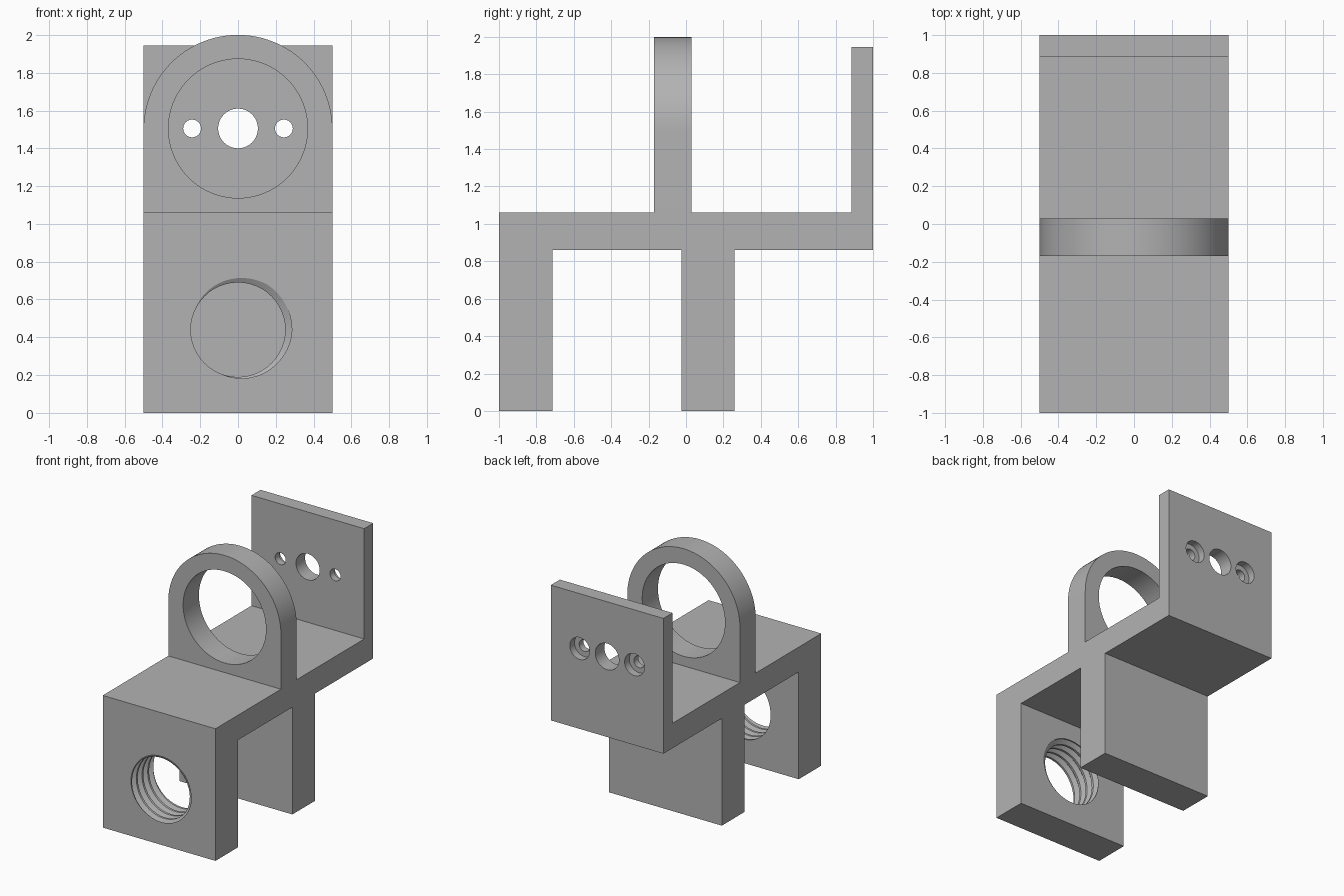
import bpy, bmesh, math
from mathutils import Vector

if "Cube" in bpy.data.objects:
    bpy.data.objects.remove(bpy.data.objects["Cube"], do_unlink=True)

grey = bpy.data.materials.new("plain grey")
grey.use_nodes = True
grey.diffuse_color = (0.45, 0.45, 0.45, 1)
grey.node_tree.nodes["Principled BSDF"].inputs["Base Color"].default_value = grey.diffuse_color

HALF = 0.5


def finish(name, bm):
    bmesh.ops.recalc_face_normals(bm, faces=bm.faces)
    mesh = bpy.data.meshes.new(name)
    bm.to_mesh(mesh)
    bm.free()
    mesh.materials.append(grey)
    obj = bpy.data.objects.new(name, mesh)
    bpy.context.collection.objects.link(obj)
    return obj


def prism(name, points, direction):
    """Extrude a flat outline along a direction."""
    bm = bmesh.new()
    face = bm.faces.new([bm.verts.new(p) for p in points])
    new = bmesh.ops.extrude_face_region(bm, geom=[face])["geom"]
    verts = [v for v in new if isinstance(v, bmesh.types.BMVert)]
    bmesh.ops.translate(bm, verts=verts, vec=Vector(direction))
    return finish(name, bm)


def arc(x, y, z, r, start, end, steps):
    span = [start + (end - start) * i / steps for i in range(steps + 1)]
    return [(x + r * math.cos(a), y, z + r * math.sin(a)) for a in span]


def hole(name, x, z, r, y0, y1, steps=64):
    circle = arc(x, y0, z, r, 0, math.tau, steps)[:-1]
    return prism(name, circle, (0, y1 - y0, 0))


def threaded_rod(name, z, y0, turns, pitch, steps=48):
    """Solid rod with a helical ridge, used to cut the threaded hole."""
    profile = [(0.0, 0.25), (0.25, 0.25), (0.54, 0.285), (0.71, 0.285)]
    count = len(profile)
    rows = turns * count
    bm = bmesh.new()
    grid = {}
    for j in range(rows + count + 1):
        phase, r = profile[j % count]
        for n in range(steps):
            if j > rows and n:
                continue
            a = math.tau * n / steps
            y = y0 + pitch * (j // count + phase + n / steps)
            grid[j, n] = bm.verts.new((r * math.cos(a), y, z - r * math.sin(a)))
    # The end of each turn joins the start of the next
    for j in range(rows + count + 1):
        grid[j, steps] = grid.get((j + count, 0))
    for j in range(rows):
        for n in range(steps):
            bm.faces.new((grid[j, n], grid[j, n + 1], grid[j + 1, n + 1], grid[j + 1, n]))
    # Close both ends with fans
    ends = [e for e in bm.edges if e.is_boundary]
    middle = y0 + pitch * (turns + 1) / 2
    for side in (-1, 1):
        loop = [e for e in ends if (e.verts[0].co.y - middle) * side > 0]
        hub_y = sum(e.verts[0].co.y for e in loop) / len(loop)
        hub = bm.verts.new((0, hub_y, z))
        for e in loop:
            bm.faces.new((e.verts[0], e.verts[1], hub))
    # Remove the unused tail of the last turn
    bmesh.ops.delete(bm, geom=[v for v in bm.verts if not v.link_faces], context='VERTS')
    return finish(name, bm)


def apply_boolean(target, tool, operation):
    mod = target.modifiers.new(tool.name, 'BOOLEAN')
    mod.operation = operation
    mod.solver = 'EXACT'
    mod.object = tool
    bpy.context.view_layer.objects.active = target
    bpy.ops.object.modifier_apply(modifier=mod.name)
    bpy.data.objects.remove(tool, do_unlink=True)


# Deck with two legs and the rear upright, as one side outline
side = [(-1, 0), (-0.715, 0), (-0.715, 0.86), (-0.025, 0.86), (-0.025, 0), (0.26, 0),
        (0.26, 0.86), (1, 0.86), (1, 1.945), (0.885, 1.945), (0.885, 1.06), (-1, 1.06)]
bracket = prism("bracket", [(-HALF, y, z) for y, z in side], (2 * HALF, 0, 0))

# Round-topped ring standing on the deck
outline = [(-HALF, -0.17, 1.0), (HALF, -0.17, 1.0)]
outline += arc(0, -0.17, 1.5, HALF, 0, math.pi, 48)
ring = prism("ring", outline, (0, 0.2, 0))
apply_boolean(bracket, ring, 'UNION')

# Ring opening and rear plate holes with counterbores
cutters = [hole("ring_opening", 0, 1.505, 0.368, -0.3, 0.2, 80),
           hole("centre_hole", 0, 1.505, 0.105, 0.8, 1.1)]
for s in (-1, 1):
    cutters.append(hole("screw_hole", s * 0.243, 1.505, 0.047, 0.8, 1.1, 40))
    cutters.append(hole("counterbore", s * 0.243, 1.505, 0.088, 0.94, 1.1, 40))

# Threaded hole in the front leg
cutters.append(threaded_rod("thread", 0.44, -1.184, 7, 0.072))
for cutter in cutters:
    apply_boolean(bracket, cutter, 'DIFFERENCE')

# Smooth curved walls, crisp edges
bpy.ops.object.select_all(action='DESELECT')
bracket.select_set(True)
bpy.context.view_layer.objects.active = bracket
bpy.ops.object.shade_smooth_by_angle(angle=math.radians(25))
